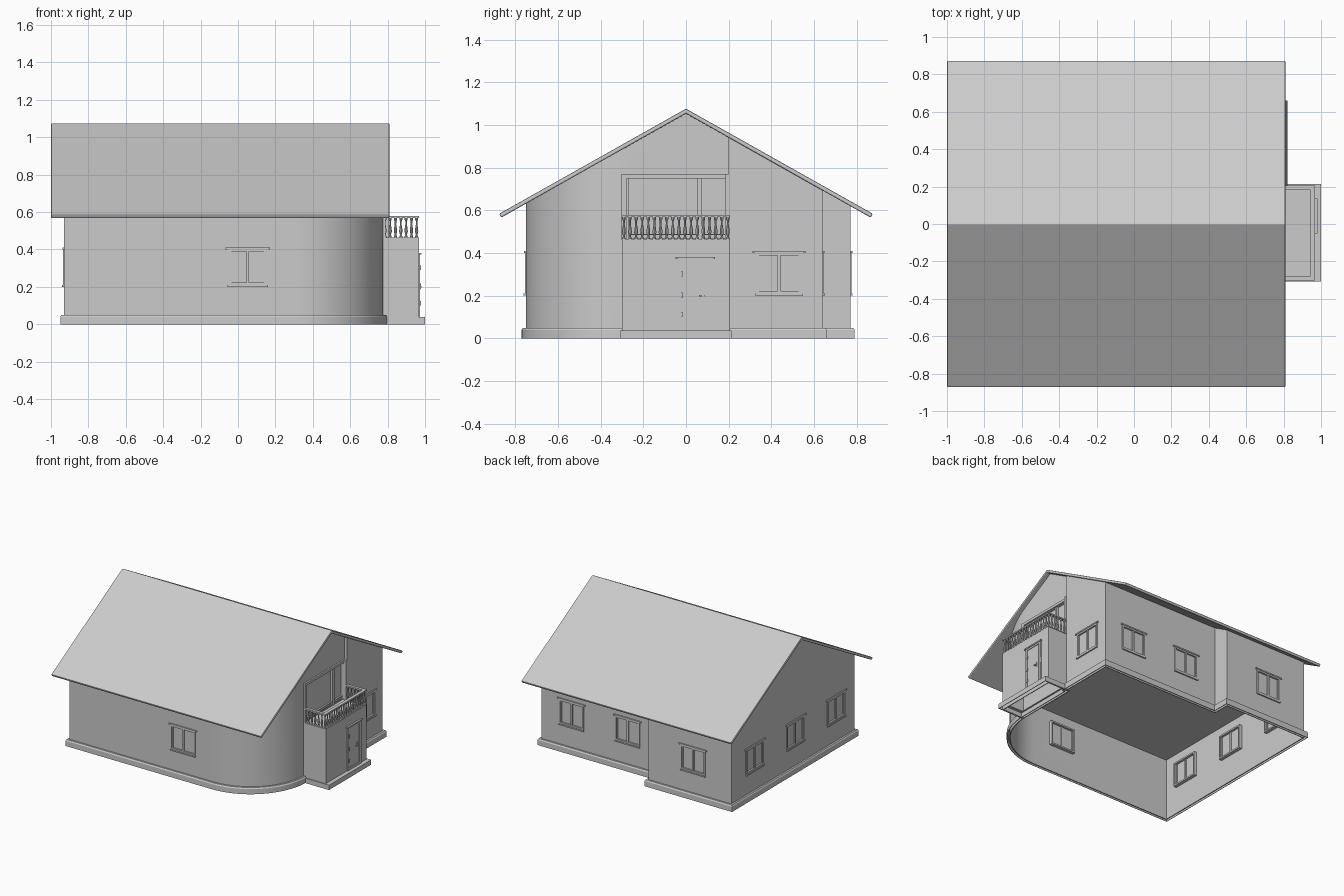
import bpy, bmesh, math
from mathutils import Matrix, Vector

if "Cube" in bpy.data.objects:
    bpy.data.objects.remove(bpy.data.objects["Cube"])

SLOPE, APEX = 0.563, 1.053         # roof underside
XR, XC, T = 0.8, 0.777, 0.006      # right wall, balcony wall, wall thickness


def finish(name, bm, smooth=False):
    bmesh.ops.recalc_face_normals(bm, faces=bm.faces)
    me = bpy.data.meshes.new(name)
    bm.to_mesh(me)
    bm.free()
    ob = bpy.data.objects.new(name, me)
    bpy.context.collection.objects.link(ob)
    if smooth:
        bpy.ops.object.select_all(action='DESELECT')
        bpy.context.view_layer.objects.active = ob
        ob.select_set(True)
        bpy.ops.object.shade_smooth_by_angle(angle=math.radians(30))
    return ob


def add_box(bm, lo, hi, mat=Matrix()):
    lo, hi = Vector(lo), Vector(hi)
    m = mat @ Matrix.Translation((lo + hi) / 2) @ Matrix.Diagonal((*(hi - lo), 1))
    bmesh.ops.create_cube(bm, size=1, matrix=m)


def boxes(name, items, mat=Matrix()):
    bm = bmesh.new()
    for lo, hi in items:
        add_box(bm, lo, hi, mat)
    return finish(name, bm)


def offset(pts, d):
    # mitred outward offset of a counter-clockwise outline
    out = []
    for i, p in enumerate(pts):
        a, b, c = Vector(pts[i - 1]), Vector(p), Vector(pts[(i + 1) % len(pts)])
        e, f = (b - a).normalized(), (c - b).normalized()
        n, m = Vector((e.y, -e.x)), Vector((f.y, -f.x))
        out.append(b + (n + m) * d / (1 + n.dot(m)))
    return out


def ring(name, outline, profile):
    # sweep a closed (offset, height) profile round the outline; None = up to the roof
    bm = bmesh.new()
    loops = []
    for d, z in profile:
        loops.append([bm.verts.new((p.x, p.y, APEX - SLOPE * abs(p.y) if z is None else z))
                      for p in offset(outline, d)])
    n = len(outline)
    for k, cur in enumerate(loops):
        nxt = loops[(k + 1) % len(loops)]
        for i in range(n):
            j = (i + 1) % n
            bm.faces.new((cur[i], cur[j], nxt[j], nxt[i]))
    return finish(name, bm, True)


def prism(name, pts, direction):
    bm = bmesh.new()
    f = bm.faces.new([bm.verts.new(p) for p in pts])
    r = bmesh.ops.extrude_face_region(bm, geom=[f])
    bmesh.ops.translate(bm, vec=direction, verts=[v for v in r['geom'] if isinstance(v, bmesh.types.BMVert)])
    return finish(name, bm)


# House outline with rounded front right corner and stepped back
R = 0.47
arc = [(XC - R + R * math.sin(t), -0.75 + R - R * math.cos(t))
       for t in [math.pi / 2 * i / 20 for i in range(21)]]
outline = [(-0.93, -0.75)] + arc + [(XC, 0), (XC, 0.2), (XR, 0.2), (XR, 0.64), (-0.215, 0.64),
                                    (-0.215, 0.77), (-0.93, 0.77), (-0.93, 0)]
walls = ring("walls", outline, [(0, 0), (0, None), (-T, None), (-T, 0)])
ring("plinth", outline, [(0.02, 0), (0.02, 0.04), (0.014, 0.05), (-0.001, 0.05), (-0.001, 0.045),
                         (0.012, 0.045), (0.016, 0.04), (0.016, 0)])
prism("attic_floor", [(p.x, p.y, 0.484) for p in offset(outline, -0.003)], (0, 0, 0.006))

# Gabled roof slab
E = 0.865
low = APEX - SLOPE * E
profile = [(-E, low), (0, APEX), (E, low), (E + 0.01, low + 0.018), (0, APEX + 0.023), (-E - 0.01, low + 0.018)]
roof = prism("roof", [(-1, y, z) for y, z in profile], (1.81, 0, 0))
bev = roof.modifiers.new("soft_edges", 'BEVEL')
bev.width, bev.segments = 0.006, 2

# Entrance porch with its base and balcony floor
porch = [(XC - 0.005, -0.3), (0.967, -0.3), (0.967, 0.205), (XC - 0.005, 0.205)]
ring("porch_walls", porch, [(0, 0), (0, 0.46), (-T, 0.46), (-T, 0)])
base = [(XC - 0.005, -0.307), (1.0, -0.307), (1.0, 0.213), (XC - 0.005, 0.213)]
ring("porch_base", base, [(0, 0), (0, 0.038), (-0.035, 0.038), (-0.035, 0.033), (-0.005, 0.033), (-0.005, 0)])
boxes("balcony_floor", [((XC - 0.005, -0.298, 0.454), (0.965, 0.203, 0.461))])

# Windows: local x along wall, -y outward
cut = bmesh.new()


def window(name, x, y, turn, w=0.215):
    m = Matrix.Translation((x, y, 0)) @ Matrix.Rotation(math.radians(turn), 4, 'Z')
    h, z0, z1, o, i, f = w / 2, 0.21, 0.4, -0.005, 0.032, 0.012
    items = [((-h, o, z0), (-h + f, i, z1)), ((h - f, o, z0), (h, i, z1)),
             ((-h, o, z1 - f), (h, i, z1)), ((-h, o, z0), (h, i, z0 + f)),
             ((-h - 0.012, -0.009, z1), (h + 0.012, 0.004, z1 + 0.01)),
             ((-h, -0.01, z0 - 0.01), (h, 0.004, z0)),
             ((-0.007, -0.002, z0), (0.007, 0.02, z1)),
             ((-h + f, 0.008, z0 + f), (h - f, 0.014, z1 - f))]
    for s in (-1, 1):               # sash stiles
        c = s * (h - f - 0.004)
        items.append(((c - 0.004, 0.002, z0 + f), (c + 0.004, 0.02, z1 - f)))
    boxes(name, items, m)
    add_box(cut, (-h + 0.006, -0.05, z0 + 0.006), (h - 0.006, 0.06, z1 - 0.006), m)


window("front_window", 0.052, -0.75, 0)
window("right_window", XR, 0.435, 90, 0.225)
for k, (x, y) in enumerate([(-0.6, 0.77), (0.055, 0.64), (0.54, 0.64)]):
    window(f"back_window_{k + 1}", x, y, 180)
for k, y in enumerate([-0.52, -0.02, 0.48]):
    window(f"left_window_{k + 1}", -0.93, y, -90, 0.225)

# Balcony doorway opening, frame and glazing
add_box(cut, (XC - 0.02, -0.27, 0.47), (XC + 0.015, 0.19, 0.757))
a, b = XC - 0.03, XC + 0.012
boxes("balcony_door_frame", [((a, -0.302, 0.46), (b, -0.278, 0.77)), ((a, 0.182, 0.46), (b + 0.015, 0.206, 0.77)),
                             ((a, -0.302, 0.75), (b, 0.206, 0.77)), ((a, 0.054, 0.46), (b - 0.01, 0.074, 0.755))])
boxes("balcony_door_glass", [((XC - 0.022, -0.28, 0.46), (XC - 0.016, 0.185, 0.752))])
cutter = finish("opening_cutter", cut)
cutter.hide_render = True
cutter.hide_viewport = True
mod = walls.modifiers.new("openings", 'BOOLEAN')
mod.operation, mod.object, mod.solver = 'DIFFERENCE', cutter, 'EXACT'

# Balcony rails
boxes("balcony_rail", [((0.942, -0.302, z), (0.967, 0.207, z + t)) for z, t in ((0.568, 0.011), (0.461, 0.004))] +
      [((XC, y, z), (0.967, y + 0.022, z + t)) for y in (-0.302, 0.185) for z, t in ((0.568, 0.011), (0.461, 0.004))])

# Turned balusters
turn = [(0.008, 0.462), (0.008, 0.472), (0.004, 0.477), (0.009, 0.496), (0.008, 0.51),
        (0.004, 0.535), (0.0045, 0.552), (0.008, 0.558), (0.008, 0.57)]
spots = [(0.955, -0.291 + 0.487 * i / 17) for i in range(18)]
spots += [(0.785 + 0.0285 * i, y) for i in range(6) for y in (-0.291, 0.196)]
bm = bmesh.new()
for x, y in spots:
    prev = None
    for r, z in turn:
        cur = [bm.verts.new((x + r * math.cos(math.pi * k / 4), y + r * math.sin(math.pi * k / 4), z)) for k in range(8)]
        if prev:
            for k in range(8):
                bm.faces.new((prev[k], prev[(k + 1) % 8], cur[(k + 1) % 8], cur[k]))
        prev = cur
finish("balusters", bm, True)

# Front door with frame, hinges and handle
boxes("door_frame", [((0.96, -0.036, 0.038), (0.974, -0.024, 0.372)), ((0.96, 0.108, 0.038), (0.974, 0.128, 0.372)),
                     ((0.96, -0.036, 0.36), (0.974, 0.128, 0.372)), ((0.96, -0.05, 0.372), (0.98, 0.135, 0.382)),
                     ((0.96, -0.036, 0.038), (0.974, 0.128, 0.056))])
boxes("door", [((0.96, -0.02, 0.058), (0.971, 0.104, 0.358))])
boxes("door_fittings", [((0.968, -0.026, z), (0.979, -0.016, z + 0.025)) for z in (0.1, 0.19, 0.29)] +
      [((0.968, 0.076, 0.185), (0.975, 0.086, 0.22)), ((0.97, 0.062, 0.197), (0.982, 0.086, 0.204)),
       ((0.96, 0.124, 0.2), (0.974, 0.132, 0.24))])
